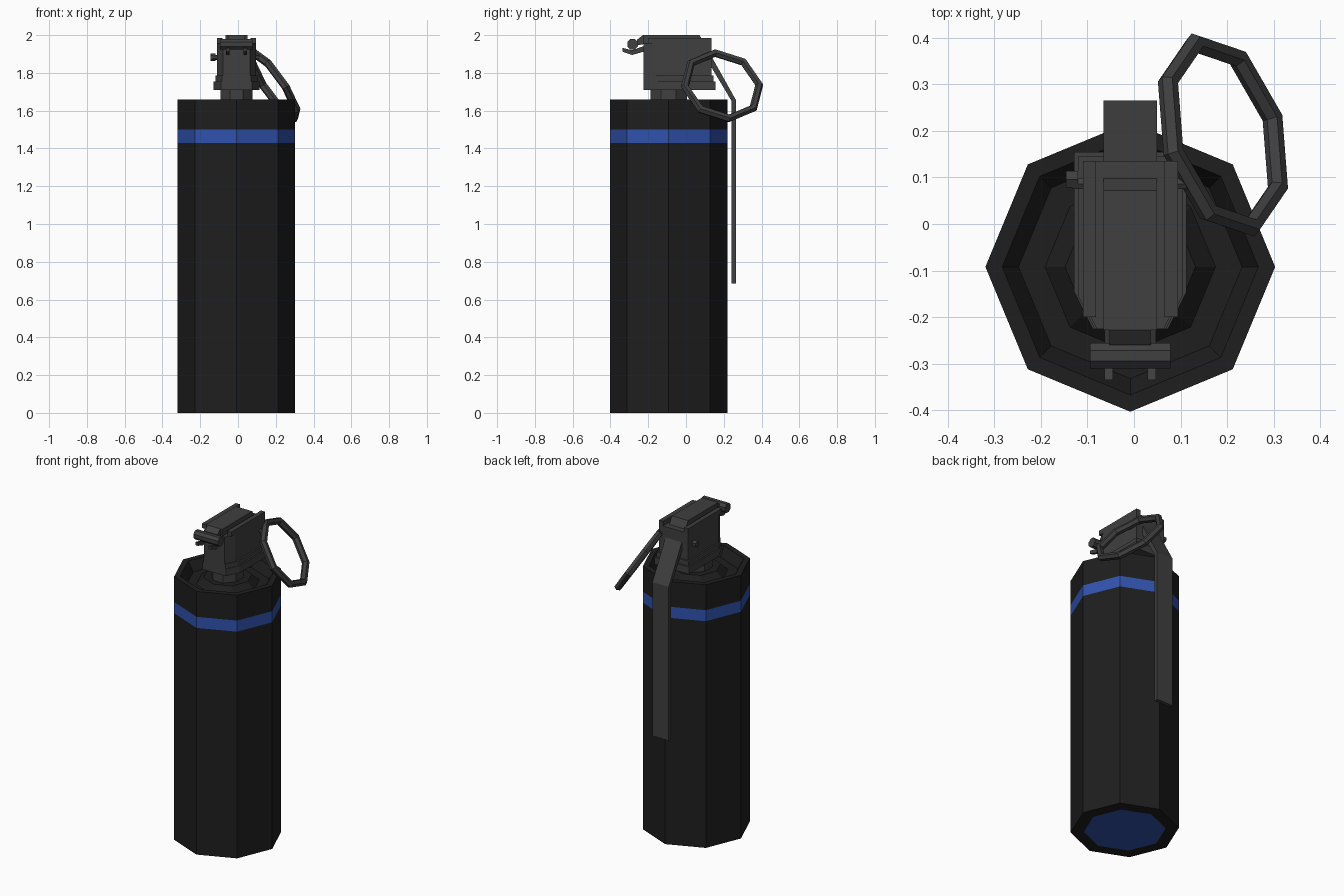
import bpy, bmesh, math
from mathutils import Matrix, Vector

if "Cube" in bpy.data.objects:
    bpy.data.objects.remove(bpy.data.objects["Cube"])

CX, CY = -0.008, -0.092   # axis of the canister


def material(name, rgb):
    m = bpy.data.materials.new(name)
    m.diffuse_color = (*rgb, 1)
    m.use_nodes = True
    m.node_tree.nodes["Principled BSDF"].inputs["Base Color"].default_value = m.diffuse_color
    return m


BLACK = material("black_paint", (0.013, 0.013, 0.013))
BLUE = material("blue_paint", (0.03, 0.085, 0.42))
METAL = material("dark_metal", (0.05, 0.05, 0.05))


def finish(bm, name, mat):
    bmesh.ops.recalc_face_normals(bm, faces=bm.faces)
    me = bpy.data.meshes.new(name)
    bm.to_mesh(me)
    bm.free()
    me.materials.append(mat)
    ob = bpy.data.objects.new(name, me)
    bpy.context.collection.objects.link(ob)
    return ob


def lathe(name, profile, mat, sides=8, turn=0.0, sx=1.0):
    """Spin (radius, z) points round the canister axis."""
    bm = bmesh.new()
    rings = []
    for r, z in profile:
        rings.append([bm.verts.new((CX + sx * r * math.cos(turn + i * math.tau / sides),
                                    CY + r * math.sin(turn + i * math.tau / sides), z))
                      for i in range(sides)])
    for a, b in zip(rings, rings[1:]):
        for i in range(sides):
            j = (i + 1) % sides
            bm.faces.new((a[i], a[j], b[j], b[i]))
    return finish(bm, name, mat)


def prism(name, pts, axis, lo, hi, mat=METAL):
    """Extrude a closed outline: (y, z) points along x, or (x, y) points along z."""
    bm = bmesh.new()
    place = (lambda p, d: (d, *p)) if axis == "x" else (lambda p, d: (*p, d))
    a = [bm.verts.new(place(p, lo)) for p in pts]
    b = [bm.verts.new(place(p, hi)) for p in pts]
    bm.faces.new(a)
    bm.faces.new(b)
    for i in range(len(pts)):
        j = (i + 1) % len(pts)
        bm.faces.new((a[i], a[j], b[j], b[i]))
    return finish(bm, name, mat)


def ngon(y, z, r, n):
    return [(y + r * math.cos((i + 0.5) * math.tau / n),
             z + r * math.sin((i + 0.5) * math.tau / n)) for i in range(n)]


def plan(half, back, front, cut):
    """Head outline from above with its two front corners cut off."""
    return [(CX - half, back), (CX - half, front + 2 * cut), (CX - half + cut, front),
            (CX + half - cut, front), (CX + half, front + 2 * cut), (CX + half, back)]


# Canister: lower shell, blue band, upper shell with recessed top, blue base
R = 0.311
lathe("lower_shell", [(0.235, 0), (R, 0), (R, 1.43)], BLACK)
lathe("blue_band", [(R, 1.43), (R, 1.50)], BLUE)
lathe("upper_shell", [(R, 1.50), (R, 1.66), (0.275, 1.66), (0.24, 1.60),
                      (0.183, 1.60), (0.14, 1.64), (0.09, 1.64)], BLACK)
prism("base_disc", [(CX + 0.235 * math.cos(i * math.tau / 8),
                     CY + 0.235 * math.sin(i * math.tau / 8)) for i in range(8)],
      "z", 0, 0.004, BLUE)

# Neck and fuze head
lathe("neck", [(0.105, 1.63), (0.105, 1.72)], METAL, turn=math.pi / 8, sx=0.88)
prism("head_flange", plan(0.121, 0.155, -0.225, 0.04), "z", 1.71, 1.755)
prism("head_step", plan(0.112, 0.145, -0.225, 0.035), "z", 1.755, 1.785)
prism("head_block", plan(0.102, 0.135, -0.225, 0.03), "z", 1.785, 1.955)
for side in (-1, 1):
    x = CX + side * 0.088
    prism("head_cheek", [(-0.2, 1.955), (0.135, 1.955), (0.135, 1.985), (-0.2, 1.985)],
          "x", x - 0.014, x + 0.014)

# Safety lever: bent strip running over the head and down the back
prism("lever", [(-0.228, 2.0), (0.072, 2.0), (0.265, 1.655), (0.265, 0.685),
                (0.242, 0.685), (0.242, 1.65), (0.06, 1.955), (-0.228, 1.955)],
      "x", CX - 0.057, CX + 0.057)
prism("lever_tongue", [(-0.21, 2.0), (-0.228, 2.0), (-0.26, 1.975),
                       (-0.26, 1.945), (-0.21, 1.955)], "x", CX - 0.045, CX + 0.045)

# Hinge bar and the two hooks holding it
prism("hinge_bar", ngon(-0.283, 1.952, 0.03, 8), "x", CX - 0.086, CX + 0.086)
for side in (-1, 1):
    x = CX + side * 0.046
    prism("hinge_hook", [(-0.215, 1.945), (-0.215, 1.915), (-0.285, 1.895), (-0.335, 1.912),
                         (-0.335, 1.932), (-0.285, 1.92)], "x", x - 0.009, x + 0.009)

# Split pin through the head
prism("pin_shaft", ngon(0.086, 1.882, 0.013, 6), "x", CX - 0.125, CX + 0.138)
prism("pin_end", ngon(0.096, 1.882, 0.02, 6), "x", CX - 0.138, CX - 0.112)

# Pull ring: eight-sided, hanging tilted from the pin
a = Vector((-0.065, 0.211, 0.005)).normalized()
n = a.cross(Vector((0.12, 0.042, -0.195))).normalized()
b = n.cross(a)
rot = Matrix((a, b, n)).transposed().to_4x4()
bpy.ops.mesh.primitive_torus_add(major_segments=8, minor_segments=6,
                                 major_radius=0.206, minor_radius=0.022)
ring = bpy.context.object
ring.name = "pull_ring"
ring.matrix_world = Matrix.Translation((0.191, 0.191, 1.732)) @ rot
ring.data.materials.append(METAL)
